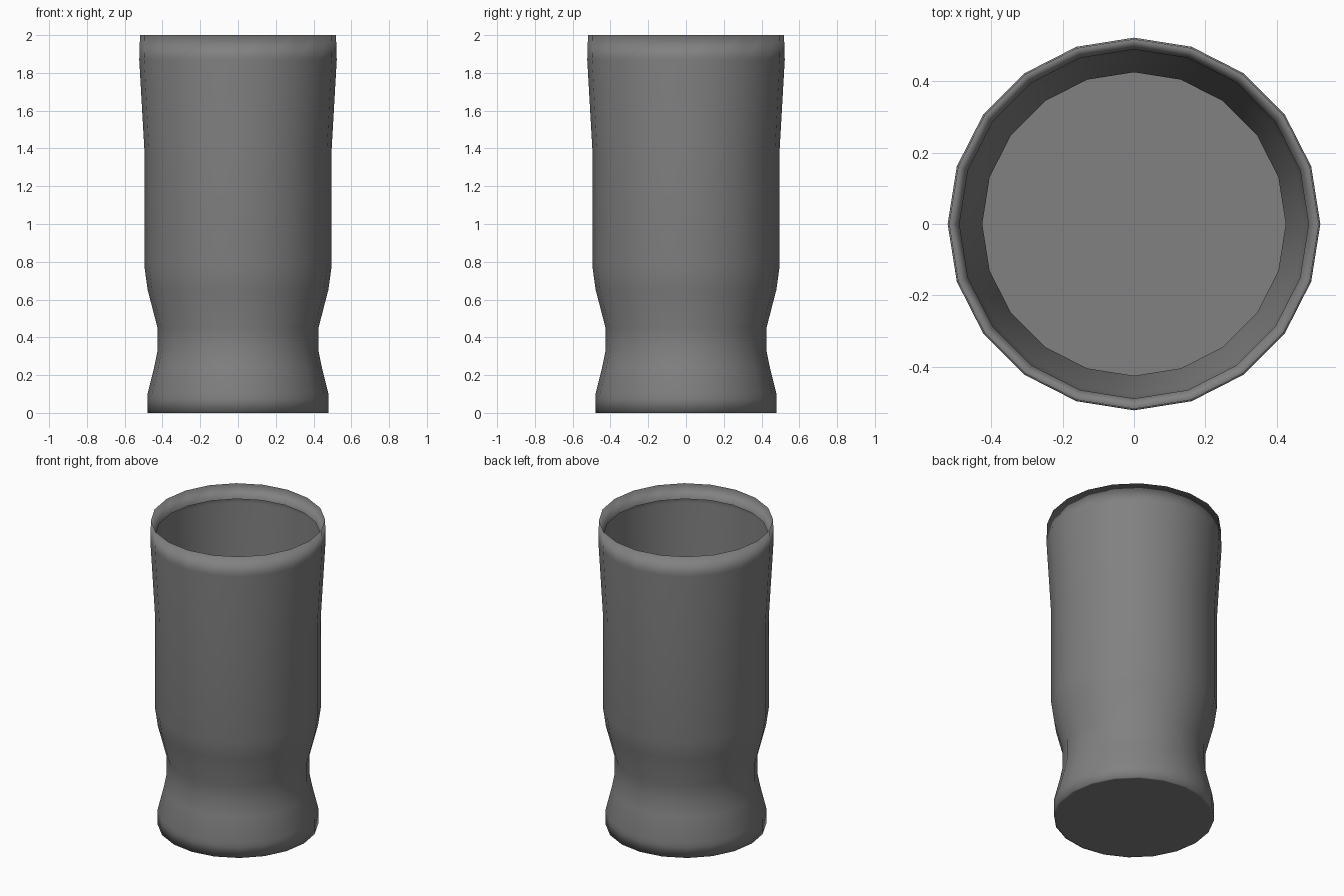
import bpy, bmesh
from math import cos, sin, pi

if "Cube" in bpy.data.objects:
    bpy.data.objects.remove(bpy.data.objects["Cube"])

SIDES = 20
# (radius, height) from the base up to the rim and over the inner lip
profile = [(0.465, 0.0), (0.479, 0.0), (0.479, 0.07), (0.479, 0.10), (0.442, 0.25),
           (0.426, 0.33), (0.426, 0.45), (0.478, 0.65), (0.495, 0.77), (0.495, 1.38),
           (0.523, 1.87), (0.519, 2.0), (0.49, 1.91)]

bm = bmesh.new()
rings = [[bm.verts.new((r * cos(2 * pi * i / SIDES), r * sin(2 * pi * i / SIDES), z))
          for i in range(SIDES)] for r, z in profile]

# thin revolved wall, smooth
for a, b in zip(rings, rings[1:]):
    for i in range(SIDES):
        j = (i + 1) % SIDES
        bm.faces.new((a[i], a[j], b[j], b[i])).smooth = True

# flat closed base
bm.faces.new(rings[0][::-1])

mesh = bpy.data.meshes.new("drinking_glass")
bm.to_mesh(mesh)
bm.free()
glass = bpy.data.objects.new("drinking_glass", mesh)
bpy.context.collection.objects.link(glass)

# dark grey surface
mat = bpy.data.materials.new("dark_grey")
mat.diffuse_color = (0.22, 0.22, 0.22, 1)
mat.use_nodes = True
mat.node_tree.nodes["Principled BSDF"].inputs["Base Color"].default_value = mat.diffuse_color
mesh.materials.append(mat)
